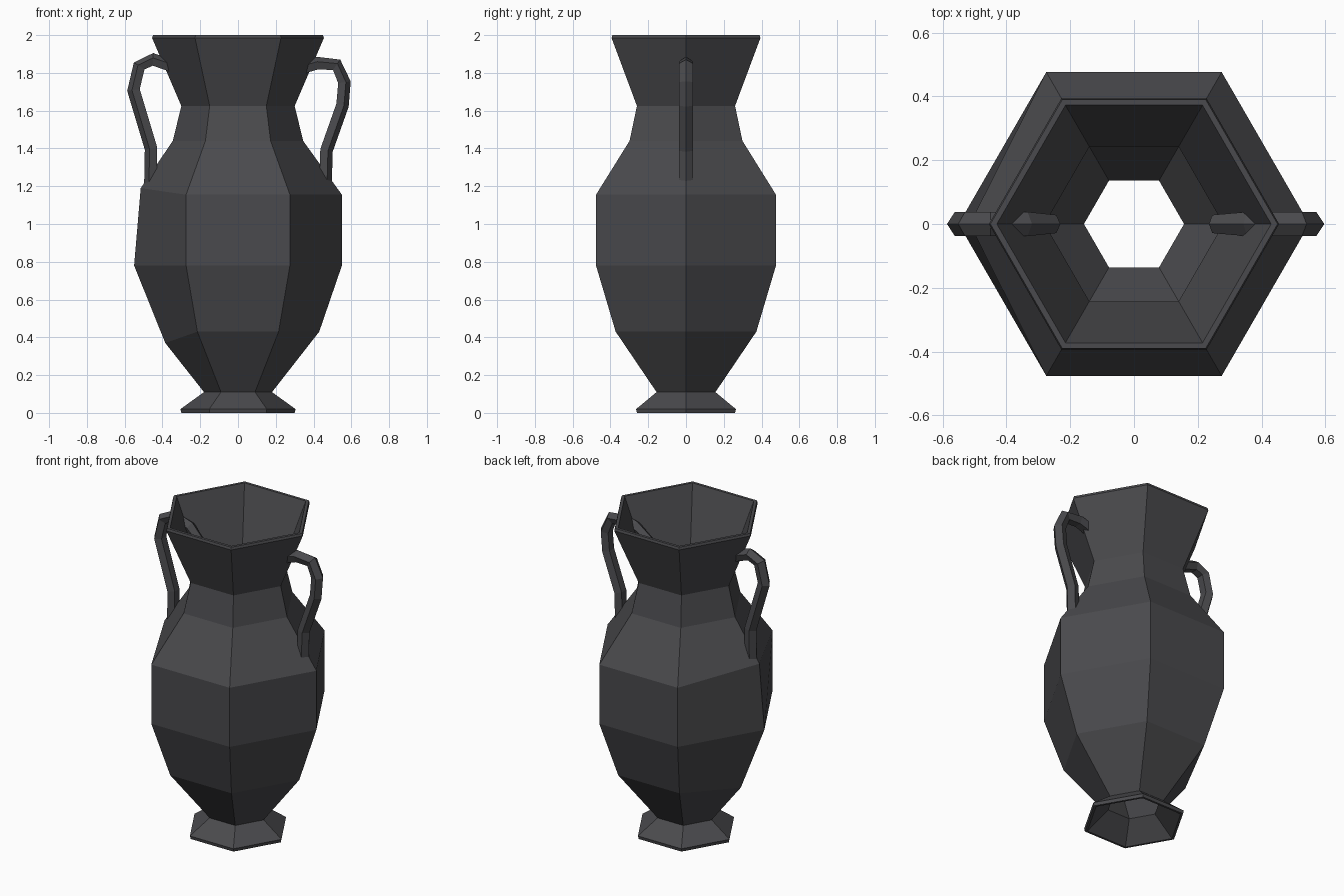
import bpy, bmesh, math
from mathutils import Vector

if "Cube" in bpy.data.objects:
    bpy.data.objects.remove(bpy.data.objects["Cube"])

grey = bpy.data.materials.new("charcoal_grey")
grey.diffuse_color = (0.068, 0.068, 0.074, 1)
grey.use_nodes = True
grey.node_tree.nodes["Principled BSDF"].inputs["Base Color"].default_value = grey.diffuse_color


def make_object(name, bm):
    bmesh.ops.recalc_face_normals(bm, faces=bm.faces)
    mesh = bpy.data.meshes.new(name)
    bm.to_mesh(mesh)
    bm.free()
    mesh.materials.append(grey)
    obj = bpy.data.objects.new(name, mesh)
    bpy.context.collection.objects.link(obj)
    return obj


def bridge(bm, a, b):
    n = len(a)
    for i in range(n):
        bm.faces.new((a[i], a[(i + 1) % n], b[(i + 1) % n], b[i]))


# Vase: hexagonal thin shell, open at the mouth and through the foot
outer = [(0.30, 0.0), (0.305, 0.02), (0.18, 0.11), (0.43, 0.43), (0.55, 0.78),
         (0.55, 1.155), (0.345, 1.44), (0.30, 1.625), (0.455, 1.985), (0.45, 2.0)]
inner = [(0.43, 2.0), (0.28, 1.625), (0.325, 1.435), (0.53, 1.15), (0.53, 0.785),
         (0.41, 0.44), (0.157, 0.115), (0.285, 0.0)]
# slightly uneven left-hand corner: ring height -> (radius, height)
left_corner = {0.43: (0.385, 0.37), 1.155: (0.515, 1.19),
               0.44: (0.365, 0.38), 1.15: (0.495, 1.185)}

bm = bmesh.new()
rings = []
for r, z in outer + inner:
    ring = []
    for k in range(6):
        a = k * math.pi / 3
        rr, zz = left_corner.get(z, (r, z)) if k == 3 else (r, z)
        ring.append(bm.verts.new((rr * math.cos(a), rr * math.sin(a), zz)))
    rings.append(ring)
for i in range(len(rings)):
    bridge(bm, rings[i], rings[(i + 1) % len(rings)])
make_object("vase_body", bm)


# Handles: five-sided tube swept along a path in the xz plane
def handle(name, path, thick=0.037, wide=0.04, sides=5):
    pts = [Vector((x, 0, z)) for x, z in path]
    bm = bmesh.new()
    rings = []
    for i, p in enumerate(pts):
        t = (pts[min(i + 1, len(pts) - 1)] - pts[max(i - 1, 0)]).normalized()
        n = Vector((-t.z, 0, t.x))
        if p.x < 0:
            n = -n
        s = 0.75 if i == 0 else 1.0
        rings.append([bm.verts.new(
            p + n * (thick * s * math.cos(k * math.tau / sides))
            + Vector((0, wide * s * math.sin(k * math.tau / sides), 0)))
            for k in range(sides)])
    for a, b in zip(rings, rings[1:]):
        bridge(bm, a, b)
    bm.faces.new(rings[0])
    bm.faces.new(rings[-1])
    make_object(name, bm)


handle("right_handle", [(0.25, 1.76), (0.36, 1.83), (0.42, 1.848), (0.52, 1.84),
                        (0.56, 1.75), (0.55, 1.63), (0.465, 1.39), (0.46, 1.22)])
handle("left_handle", [(-0.25, 1.74), (-0.34, 1.83), (-0.45, 1.868), (-0.52, 1.835),
                       (-0.55, 1.71), (-0.457, 1.40), (-0.46, 1.20)])
